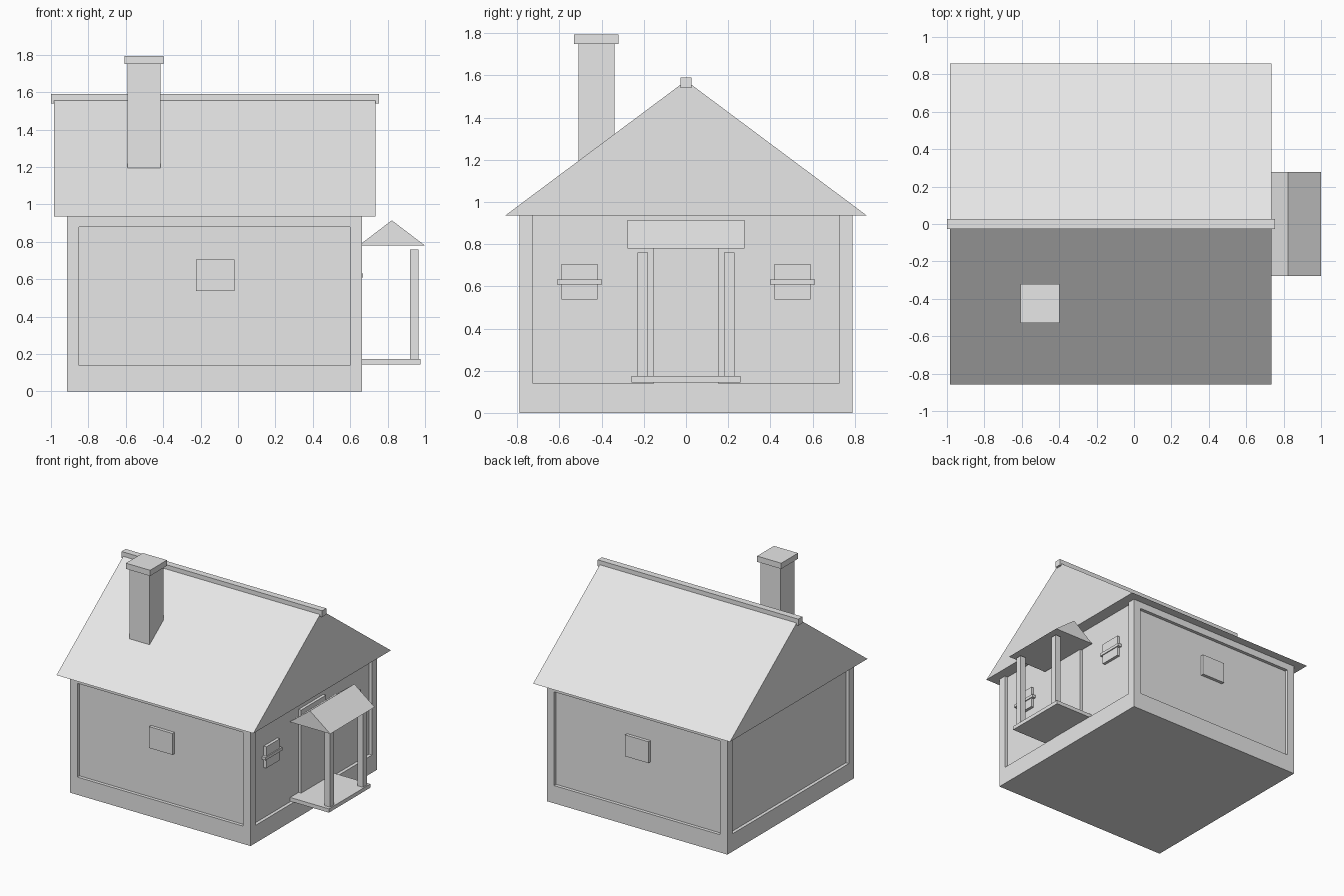
import bpy

if "Cube" in bpy.data.objects:
    bpy.data.objects.remove(bpy.data.objects["Cube"])

grey = bpy.data.materials.new("light grey")
grey.diffuse_color = (0.8, 0.8, 0.8, 1)
grey.use_nodes = True
grey.node_tree.nodes["Principled BSDF"].inputs["Base Color"].default_value = grey.diffuse_color


def mesh(name, verts, faces):
    me = bpy.data.meshes.new(name)
    me.from_pydata(verts, [], faces)
    me.materials.append(grey)
    ob = bpy.data.objects.new(name, me)
    bpy.context.collection.objects.link(ob)
    return ob


def box(name, x, y, z):
    """Box from (min, max) pairs."""
    verts = [(a, b, c) for c in z for a, b in
             ((x[0], y[0]), (x[1], y[0]), (x[1], y[1]), (x[0], y[1]))]
    return mesh(name, verts, [(3, 2, 1, 0), (4, 5, 6, 7), (0, 1, 5, 4),
                              (1, 2, 6, 5), (2, 3, 7, 6), (3, 0, 4, 7)])


def gable(name, axis, along, across, z):
    """Solid triangular prism with its ridge along the given axis."""
    mid = (across[0] + across[1]) / 2
    tri = [(across[0], z[0]), (across[1], z[0]), (mid, z[1])]
    if axis == "x":
        verts = [(t, a, h) for t in along for a, h in tri]
        return mesh(name, verts, [(2, 1, 0), (3, 4, 5), (0, 1, 4, 3),
                                  (1, 2, 5, 4), (2, 0, 3, 5)])
    verts = [(a, t, h) for t in along for a, h in tri]
    return mesh(name, verts, [(0, 1, 2), (5, 4, 3), (3, 4, 1, 0),
                              (4, 5, 2, 1), (5, 3, 0, 2)])


X0, X1, Y = -0.915, 0.663, 0.79        # house footprint
POST, RECESS = 0.064, 0.026
EAVES = 0.935

# House body
box("plinth", (X0, X1), (-Y, Y), (0, 0.14))
box("walls", (X0 + RECESS, X1 - RECESS), (-Y + RECESS, Y - RECESS), (0.14, EAVES))

for s, side in ((-1, "front"), (1, "back")):
    ys = sorted((s * Y, s * (Y - POST)))
    # Corner posts and the beam between them
    box(f"{side}_left_corner_post", (X0, X0 + POST), ys, (0.14, EAVES))
    box(f"{side}_right_corner_post", (X1 - POST, X1), ys, (0.14, EAVES))
    box(f"{side}_beam", (X0 + POST, X1 - POST), ys, (0.88, EAVES))
    # Long wall window
    box(f"{side}_window", (-0.225, -0.02), sorted((s * 0.75, s * 0.789)), (0.537, 0.706))
    # Entrance wall window with its cross bar
    box(f"{side}_side_window", (0.6, 0.66), sorted((s * 0.419, s * 0.59)), (0.537, 0.706))
    box(f"{side}_window_bar", (0.6, 0.668), sorted((s * 0.398, s * 0.611)), (0.609, 0.632))
    # Porch post
    box(f"{side}_porch_post", (0.919, 0.965), sorted((s * 0.181, s * 0.23)), (0.17, 0.76))

# Main roof and ridge
gable("roof", "x", (-0.985, 0.735), (-0.858, 0.858), (EAVES, 1.575))
box("ridge_beam", (-1.0, 0.753), (-0.026, 0.026), (1.54, 1.59))

# Chimney
box("chimney", (-0.59, -0.415), (-0.51, -0.338), (1.15, 1.75))
box("chimney_cap", (-0.608, -0.397), (-0.53, -0.32), (1.75, 1.795))

# Entrance
box("door", (0.6, 0.66), (-0.154, 0.154), (0.14, 0.83))
box("porch_floor", (0.62, 0.975), (-0.258, 0.258), (0.144, 0.174))
gable("porch_roof", "y", (-0.277, 0.277), (0.645, 1.0), (0.78, 0.915))
